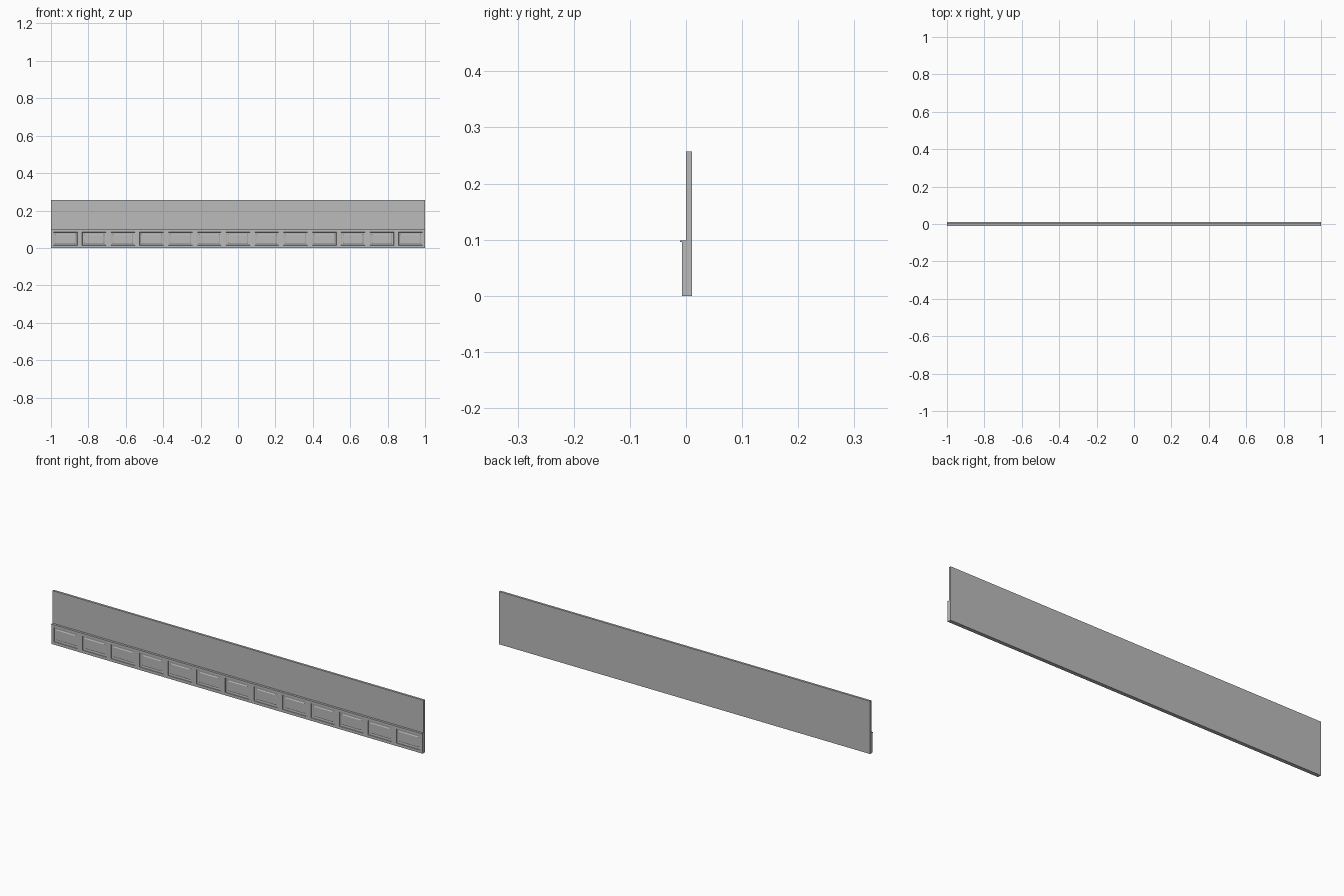
import bpy
import bmesh

cube = bpy.data.objects.get("Cube")
if cube:
    bpy.data.objects.remove(cube, do_unlink=True)

PANELS = 13
PITCH = 2.0 / PANELS
STILE = 0.013          # half the width of an upright between panels

grey = bpy.data.materials.new("plain_grey")
grey.use_nodes = True
grey.diffuse_color = (0.5, 0.5, 0.5, 1)
bsdf = grey.node_tree.nodes["Principled BSDF"]
bsdf.inputs["Base Color"].default_value = (0.5, 0.5, 0.5, 1)
bsdf.inputs["Roughness"].default_value = 0.8


def finish(name, bm):
    mesh = bpy.data.meshes.new(name)
    bmesh.ops.recalc_face_normals(bm, faces=bm.faces)
    bm.to_mesh(mesh)
    bm.free()
    mesh.materials.append(grey)
    obj = bpy.data.objects.new(name, mesh)
    bpy.context.collection.objects.link(obj)
    return obj


def box(name, lo, hi):
    bm = bmesh.new()
    bmesh.ops.create_cube(bm, size=1)
    for v in bm.verts:
        for i in range(3):
            v.co[i] = (lo[i] + hi[i]) / 2 + v.co[i] * (hi[i] - lo[i])
    return finish(name, bm)


# Plain wall slab and thin cap rail
box("wall", (-1, 0, 0), (1, 0.011, 0.257))
box("cap_rail", (-1, -0.011, 0.0955), (1, 0, 0.0985))

# Wainscot front: a grid of stiles, rails and panel openings
xs = [-1.0]
for k in range(PANELS):
    left = -1 + k * PITCH
    xs += [left + STILE, left + PITCH - STILE]
xs.append(1.0)
zs = [0, 0.014, 0.084, 0.0955]
bm = bmesh.new()
rows = [[bm.verts.new((x, -0.007, z)) for x in xs] for z in zs]
openings = []
for r in range(len(zs) - 1):
    for c in range(len(xs) - 1):
        f = bm.faces.new((rows[r][c], rows[r][c + 1], rows[r + 1][c + 1], rows[r + 1][c]))
        if r == 1 and c % 2 == 1:
            openings.append(f)
bm.normal_update()

# Outer edges run back to the wall
rim = [e for e in bm.edges if e.is_boundary]
back = bmesh.ops.extrude_edge_only(bm, edges=rim)["geom"]
for v in back:
    if isinstance(v, bmesh.types.BMVert):
        v.co.y = 0

# Stepped moulding, flat groove and bevelled raised field in each opening
for width, depth in ((0.0005, 0.0035), (0.005, 0.001), (0.004, 0), (0.003, -0.002)):
    bmesh.ops.inset_individual(bm, faces=openings, thickness=width, use_even_offset=True)
    for f in openings:
        for v in f.verts:
            v.co.y += depth
    bm.normal_update()
finish("wainscot_panelling", bm)
